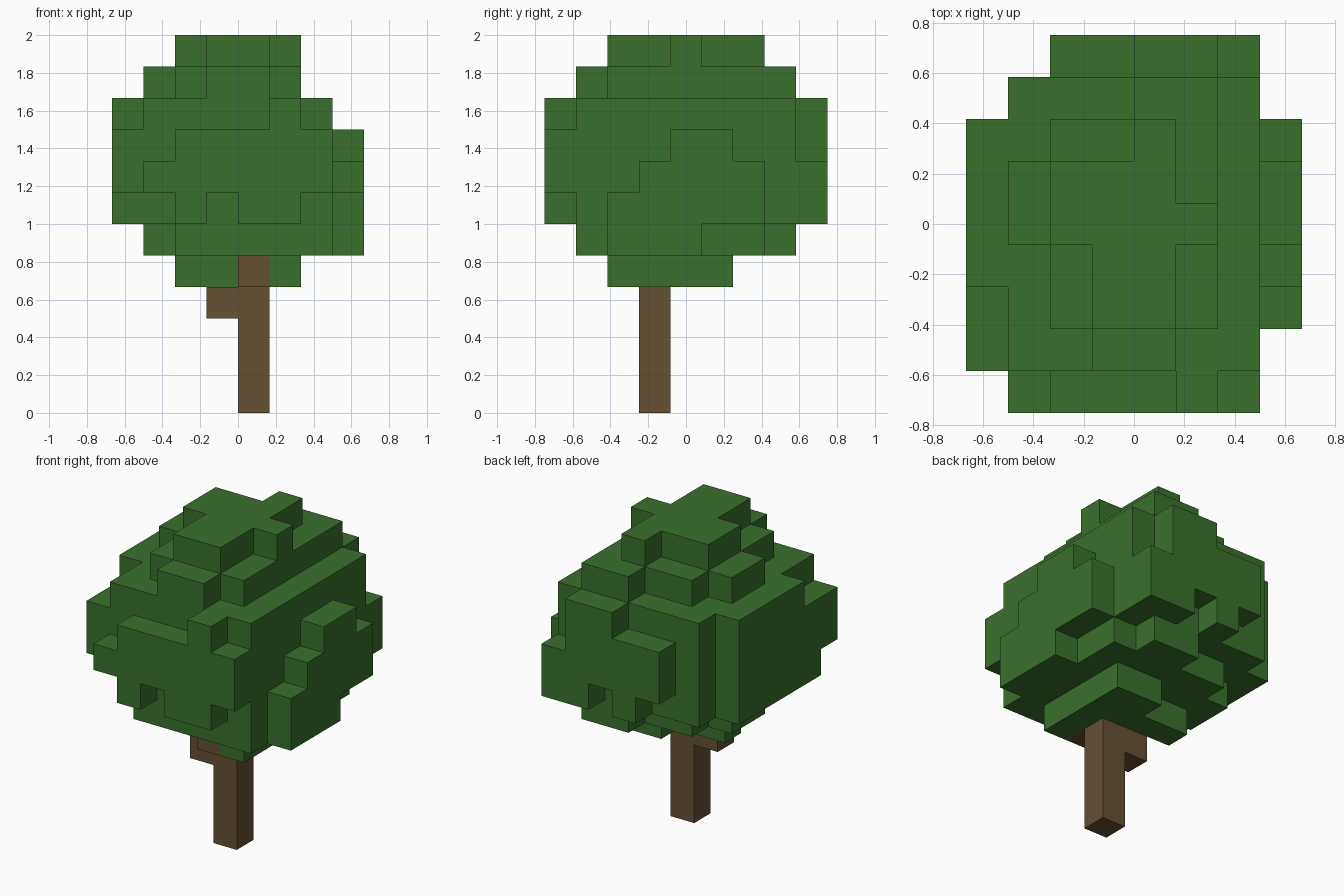
import bpy
import bmesh
import math
from mathutils import Vector

cube = bpy.data.objects.get("Cube")
if cube:
    bpy.data.objects.remove(cube, do_unlink=True)

CELL = 1 / 6
ORIGIN = Vector((-4, -4.5, 0))  # grid corner, counted in cells


def make_material(name, color):
    mat = bpy.data.materials.new(name)
    mat.use_nodes = True
    mat.diffuse_color = color
    mat.node_tree.nodes["Principled BSDF"].inputs["Base Color"].default_value = color
    return mat


def fill(boxes):
    """Collect the grid cells covered by boxes of (x, x, y, y, z, z) limits."""
    cells = set()
    for xa, xb, ya, yb, za, zb in boxes:
        cells.update((x, y, z) for x in range(xa, xb)
                     for y in range(ya, yb) for z in range(za, zb))
    return cells


def build(name, cells, material):
    """Skin the outside of the filled cells and merge the coplanar faces."""
    bm = bmesh.new()
    for cell in cells:
        middle = Vector(cell) + Vector((0.5, 0.5, 0.5))
        for axis in range(3):
            for side in (-1, 1):
                out = Vector((0, 0, 0))
                out[axis] = side
                neighbour = tuple(int(a + b) for a, b in zip(cell, out))
                if neighbour in cells:
                    continue
                u, v = Vector((0, 0, 0)), Vector((0, 0, 0))
                u[(axis + 1) % 3] = side
                v[(axis + 2) % 3] = 1
                corners = [(-u - v), (u - v), (u + v), (v - u)]
                bm.faces.new([bm.verts.new((middle + (out + c) / 2 + ORIGIN) * CELL)
                              for c in corners])
    bmesh.ops.remove_doubles(bm, verts=bm.verts[:], dist=CELL / 100)
    bmesh.ops.dissolve_limit(bm, angle_limit=math.radians(1),
                             verts=bm.verts[:], edges=bm.edges[:])
    mesh = bpy.data.meshes.new(name)
    bm.to_mesh(mesh)
    bm.free()
    mesh.materials.append(material)
    obj = bpy.data.objects.new(name, mesh)
    bpy.context.collection.objects.link(obj)
    return obj


# Foliage: a chunky core with stepped bumps on every side
core = [(1, 7, 2, 8, 6, 10), (1, 7, 1, 2, 7, 10), (2, 7, 1, 2, 5, 7)]
crown = [(1, 2, 4, 6, 10, 11), (2, 6, 2, 7, 10, 11), (3, 5, 1, 2, 10, 11),
         (4, 6, 7, 8, 10, 11), (2, 5, 4, 6, 11, 12), (4, 5, 6, 7, 11, 12),
         (3, 5, 2, 4, 11, 12), (5, 6, 4, 5, 11, 12)]
left_low_x = [(0, 1, 3, 7, 6, 10), (0, 1, 1, 3, 7, 9), (0, 1, 2, 3, 6, 7)]
right_high_x = [(7, 8, 4, 6, 6, 9), (7, 8, 3, 7, 6, 8),
                (7, 8, 2, 7, 6, 7), (7, 8, 2, 5, 5, 6)]
front = [(5, 6, 0, 1, 6, 10), (2, 7, 0, 1, 7, 9), (1, 2, 0, 1, 7, 8),
         (2, 3, 0, 1, 6, 7), (4, 5, 0, 1, 6, 7)]
back = [(4, 6, 8, 9, 7, 10), (2, 6, 8, 9, 7, 9), (6, 7, 8, 9, 6, 8),
        (5, 6, 8, 9, 6, 7), (3, 4, 8, 9, 6, 7)]
underside = [(2, 7, 1, 7, 5, 6), (1, 2, 4, 6, 5, 6), (4, 6, 7, 8, 5, 6),
             (5, 6, 2, 6, 4, 5), (4, 5, 4, 6, 4, 5), (2, 4, 4, 5, 4, 5)]

# Trunk with a side stub and a short forward stub
trunk = [(4, 5, 3, 4, 0, 5), (3, 4, 3, 4, 3, 4), (4, 5, 2, 3, 4, 5)]

leaf_green = make_material("leaf green", (0.042, 0.162, 0.026, 1))
bark_brown = make_material("bark brown", (0.130, 0.082, 0.034, 1))

build("foliage", fill(core + crown + left_low_x + right_high_x
                      + front + back + underside), leaf_green)
build("trunk", fill(trunk), bark_brown)
